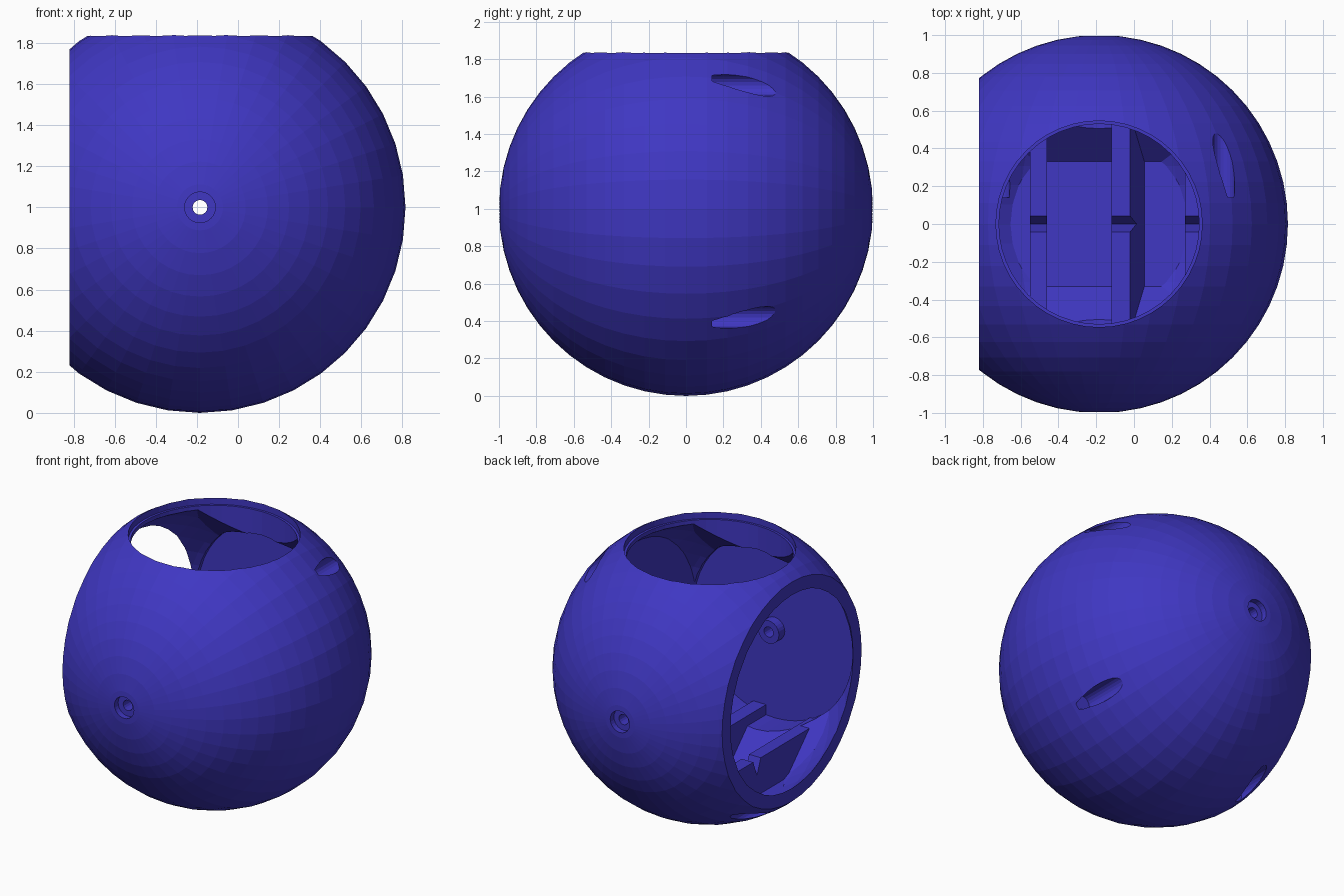
import bpy, bmesh, math
from mathutils import Matrix, Vector

if "Cube" in bpy.data.objects:
    bpy.data.objects.remove(bpy.data.objects["Cube"])

C = Vector((-0.185, 0, 1.0))       # ball centre
blue = bpy.data.materials.new("blue_plastic")
blue.diffuse_color = (0.05, 0.038, 0.54, 1)
blue.use_nodes = True
blue.node_tree.nodes["Principled BSDF"].inputs["Base Color"].default_value = blue.diffuse_color
helpers = []


def finish(name, bm, helper=True):
    bmesh.ops.recalc_face_normals(bm, faces=bm.faces)
    me = bpy.data.meshes.new(name)
    bm.to_mesh(me)
    bm.free()
    me.materials.append(blue)
    ob = bpy.data.objects.new(name, me)
    bpy.context.collection.objects.link(ob)
    if helper:
        ob.hide_render = True
        helpers.append(ob)
    return ob


def ball(name, r, helper=True):
    # poles lie on the y axis
    bm = bmesh.new()
    bmesh.ops.create_uvsphere(bm, u_segments=40, v_segments=28, radius=r)
    bm.transform(Matrix.Translation(C) @ Matrix.Rotation(math.pi / 2, 4, 'X'))
    return finish(name, bm, helper)


def rod(name, axis, a, b, r, ox=0, oz=0, seg=32, helper=True):
    # cylinder along an axis, between a and b, relative to the ball centre
    bm = bmesh.new()
    bmesh.ops.create_cone(bm, cap_ends=True, segments=seg, radius1=r, radius2=r, depth=b - a)
    rot = Matrix.Rotation(-math.pi / 2, 4, 'X') if axis == 'Y' else Matrix()
    mid = Vector((ox, (a + b) / 2, oz)) if axis == 'Y' else Vector((ox, 0, (a + b) / 2))
    bm.transform(Matrix.Translation(C + mid) @ rot)
    return finish(name, bm, helper)


def prism(name, pts, x0, x1, flare=0, helper=True):
    # (y, z) outline extruded along x; flare widens the lowest points at x1
    bm = bmesh.new()
    f = bm.faces.new([bm.verts.new(C + Vector((x0, y, z))) for y, z in pts])
    g = bmesh.ops.extrude_face_region(bm, geom=[f])
    zmin = C.z + min(z for y, z in pts)
    for v in g['geom']:
        if isinstance(v, bmesh.types.BMVert):
            v.co.x += x1 - x0 + (flare if v.co.z < zmin + 0.01 else 0)
    return finish(name, bm, helper)


def boolean(ob, tool, op):
    m = ob.modifiers.new("cut", 'BOOLEAN')
    m.operation, m.object, m.solver = op, tool, 'EXACT'
    bpy.context.view_layer.objects.active = ob
    bpy.ops.object.modifier_apply(modifier=m.name)


def rect(y, z0, z1):
    return [(-y, z0), (y, z0), (y, z1), (-y, z1)]


# Shell with the flat side opening and flat top
shell = ball("ball_shell", 1.0, False)
boolean(shell, prism("side_cutter", rect(1.5, -1.5, 1.5), -1.5, -0.635), 'DIFFERENCE')
boolean(shell, prism("flat_cutter", rect(1.5, 0.84, 1.5), -1.5, 1.5), 'DIFFERENCE')

# Chamfered cavity, rounded where it nears the shell
half = [(0.71, -0.42), (0.71, 0.42), (0.33, 0.8)]
outline = [(0.33, -0.8)] + half + [(-0.33, 0.8)] + [(-y, z) for y, z in half[1::-1]] + [(-0.33, -0.8)]
cavity = prism("cavity_cutter", outline, -0.9, 0.6)
boolean(cavity, ball("cavity_limit", 0.93), 'INTERSECT')
boolean(shell, cavity, 'DIFFERENCE')

# Round recess across the cavity, and the stepped top opening
boolean(shell, rod("recess_cutter", 'Y', -0.715, 0.715, 0.625, seg=48), 'DIFFERENCE')
boolean(shell, rod("top_cutter", 'Z', 0.5, 1.2, 0.53, seg=48), 'DIFFERENCE')
boolean(shell, rod("lip_cutter", 'Z', 0.79, 1.2, 0.546, seg=48), 'DIFFERENCE')

# Pivot bosses with countersunk holes at front and back
bosses = []
for s, label in ((-1, "front"), (1, "back")):
    a, b = sorted((s * 0.65, s * 0.73))
    bosses.append(rod(label + "_boss", 'Y', a, b, 0.08, seg=24, helper=False))
    a, b = sorted((s * 0.955, s * 1.2))
    boolean(shell, rod("countersink", 'Y', a, b, 0.075, seg=24), 'DIFFERENCE')
pivot = rod("pivot_cutter", 'Y', -1.2, 1.2, 0.036, seg=16)
for ob in [shell] + bosses:
    boolean(ob, pivot, 'DIFFERENCE')

# Blind screw holes from the back half
for ox, oz in ((0.66, 0.66), (0.73, -0.58), (-0.53, -0.77)):
    boolean(shell, rod("screw_cutter", 'Y', 0.14, 1.2, 0.058, ox, oz, seg=20), 'DIFFERENCE')

# Flat-topped ribs across the cavity floor, notched at the seam
limit = ball("rib_limit", 0.95)
notch = prism("notch_cutter", [(0, -0.66), (0.06, -0.5), (-0.06, -0.5)], -1, 1)
for i, (x0, x1, flare) in enumerate(((-0.365, -0.275, 0), (0.065, 0.165, 0.09), (0.455, 0.545, 0))):
    rib = prism("floor_rib_%d" % (i + 1), rect(0.76, -0.85, -0.55), x0, x1, flare, False)
    boolean(rib, limit, 'INTERSECT')
    boolean(rib, notch, 'DIFFERENCE')

for ob in helpers:
    bpy.data.objects.remove(ob)
